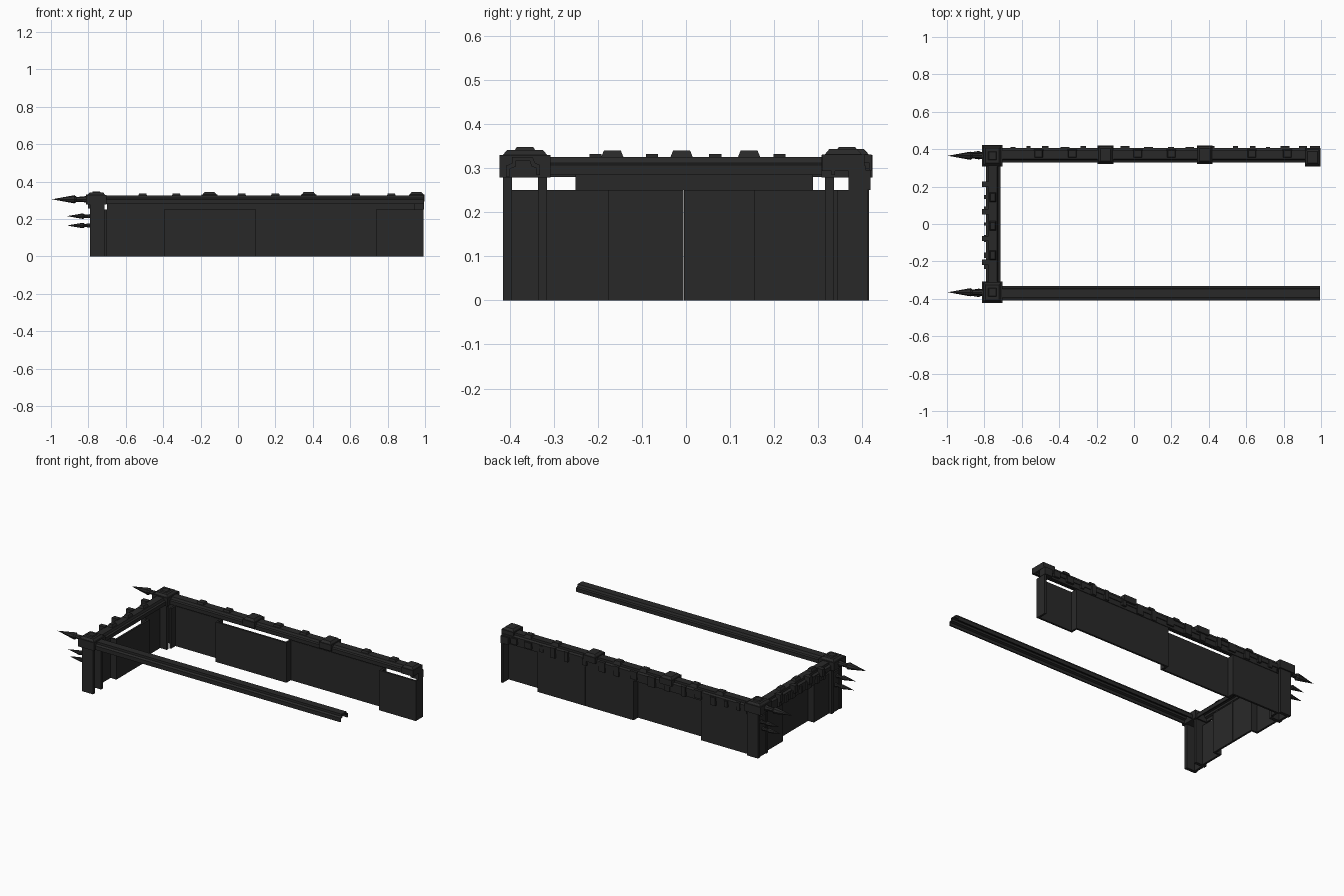
import bpy, bmesh, math, random

if "Cube" in bpy.data.objects:
    bpy.data.objects.remove(bpy.data.objects["Cube"])
random.seed(4)

mat = bpy.data.materials.new("dark_iron")
mat.diffuse_color = (0.022, 0.022, 0.022, 1)
mat.use_nodes = True
mat.node_tree.nodes["Principled BSDF"].inputs["Base Color"].default_value = mat.diffuse_color


def finish(name, bm):
    bmesh.ops.recalc_face_normals(bm, faces=bm.faces)
    me = bpy.data.meshes.new(name)
    bm.to_mesh(me)
    bm.free()
    me.materials.append(mat)
    ob = bpy.data.objects.new(name, me)
    bpy.context.collection.objects.link(ob)
    return ob


def add_box(bm, x0, x1, y0, y1, z0, z1, taper=0.0):
    """Box whose top may be drawn in by taper."""
    v = []
    for z, t in ((z0, 0), (z1, taper)):
        for x, y in ((x0 + t, y0 + t), (x1 - t, y0 + t), (x1 - t, y1 - t), (x0 + t, y1 - t)):
            v.append(bm.verts.new((x, y, z)))
    for f in ((3, 2, 1, 0), (4, 5, 6, 7), (0, 1, 5, 4), (1, 2, 6, 5), (2, 3, 7, 6), (3, 0, 4, 7)):
        bm.faces.new([v[i] for i in f])


def boxes(name, items):
    bm = bmesh.new()
    for i in items:
        add_box(bm, *i)
    return finish(name, bm)


def rail(name, a, b, centre, axis, outer):
    """Hollow stepped channel along x or y; outer = side of the outer lip."""
    top = [(.04, .28), (.04, .305), (.026, .311), (.026, .325), (-.02, .325), (-.026, .311), (-.037, .307), (-.037, .284)]
    inner = [(-.029, .284), (-.029, .3), (-.018, .303), (-.014, .316), (.018, .316), (.018, .303), (.032, .298), (.032, .28)]
    bm = bmesh.new()
    rings = []
    for s in (a, b):
        ring = []
        for d, z in top + inner:
            c = centre + outer * d
            ring.append(bm.verts.new((s, c, z) if axis == 'x' else (c, s, z)))
        rings.append(ring)
    n = len(rings[0])
    for i in range(n):
        j = (i + 1) % n
        bm.faces.new((rings[0][i], rings[0][j], rings[1][j], rings[1][i]))
    for r in rings:
        bm.faces.new(r)
    return finish(name, bm)


# Rails on three sides
rail("front_rail", -.72, .995, -.368, 'x', -1)
rail("back_rail", -.72, .995, .367, 'x', 1)
rail("left_rail", -.33, .33, -.752, 'y', -1)

# Folded back wall: panels alternate between the outer and inner plane
T, H = .012, .25
yo, yi = .386, .343
back = [(-.715, -.39, yo), (-.39, .09, yi), (.09, .4195, yo), (.4205, .745, yo), (.745, .993, yi)]
items = [(a, b, y, y + T, 0, H) for a, b, y in back]
items += [(x - T / 2, x + T / 2, yi, yo + T, 0, H) for x in (-.71, -.39, .09, .745)]
items.append((.981, .993, yi, .412, 0, H))
boxes("back_wall", items)

# Folded left wall
xo, xi = -.772, -.732
left = [(-.315, -.17, xo), (-.17, -.0055, xi), (-.0045, .15, xi), (.15, .315, xo)]
items = [(x, x + T, a, b, 0, H) for a, b, x in left]
items += [(xo, xi + T, y - T / 2, y + T / 2, 0, H) for y in (-.17, .15)]
boxes("left_wall", items)


# Corner posts, caps and spikes
def spike(name, tip, base, y, z, r):
    bm = bmesh.new()
    k = base - tip
    prof = [(tip + k * .62, r), (tip + k * .68, r * .6), (tip + k * .85, r * .65), (base, r)]
    N = 8
    rings = [[bm.verts.new((x, y + q * math.cos(2 * math.pi * i / N), z + q * math.sin(2 * math.pi * i / N)))
              for i in range(N)] for x, q in prof]
    t = bm.verts.new((tip, y, z))
    for i in range(N):
        j = (i + 1) % N
        bm.faces.new((t, rings[0][i], rings[0][j]))
        for p, q in zip(rings, rings[1:]):
            bm.faces.new((p[i], q[i], q[j], p[j]))
    bm.faces.new(rings[-1])
    return finish(name, bm)


for s, side in ((-1, "front"), (1, "back")):
    def band(a, b):
        return tuple(sorted((s * a, s * b)))
    boxes(side + "_corner_post", [
        (-.79, -.715, *band(.395, .415), 0, .285),
        (-.79, -.715, *band(.315, .335), 0, .285),
        (-.785, -.77, *band(.33, .40), 0, H)])
    boxes(side + "_corner_cap", [
        (-.812, -.703, *band(.307, .423), .278, .329),
        (-.805, -.71, *band(.314, .416), .329, .341, .011),
        (-.78, -.735, *band(.342, .388), .341, .347, .004)])
    spike(side + "_top_spike", -.995, -.80, s * .365, .305, .022)
    spike(side + "_middle_spike", -.915, -.775, s * .376, .215, .015)
    spike(side + "_lower_spike", -.915, -.775, s * .360, .165, .015)

# Big clamps wrapped over the back rail
items = []
for c, a, b in ((-.152, .32, .42), (.378, .32, .42), (.955, .308, .405)):
    w = .042
    items.append((c - w, c + w, a, b, .293, .33))
    items.append((c - w + .004, c + w - .004, a + .006, b - .006, .33, .343, .011))
boxes("back_rail_clamps", items)

# Small blocks on the back rail
boxes("back_rail_blocks", [(c - .025, c + .025, .352, .398, .318, .337, .006)
                           for c in (-.51, -.33, .02, .2, .63, .82)])

# Blocks on the left rail
boxes("left_rail_blocks", [(-.775, -.735, c - .028, c + .028, .318, .34, .009)
                           for c in (-.167, -.01, .143)])
boxes("left_rail_outer_blocks", [(-.812, -.772, c - .014, c + .014, .285, .332)
                                 for c in (-.205, -.077, .066, .212)])

# Hanging plates under the outer lips
items = [(-.70, .995, .388, .402, .25, .29)]
x = -.66
while x < .9:
    w = random.uniform(.02, .05)
    items.append((x, x + w, .397, random.choice((.411, .416)), random.choice((.25, .262)),
                  random.choice((.30, .312))))
    x += w + random.uniform(.05, .10)
items.append((.94, .995, .368, .418, .25, .295))
boxes("back_hanging_plates", items)

items = [(-.79, -.776, -.25, .288, .25, .29)]
y = -.24
while y < .24:
    w = random.uniform(.015, .04)
    items.append((-.803, -.785, y, y + w, .255, .30))
    y += w + random.uniform(.03, .06)
boxes("left_hanging_plates", items)
